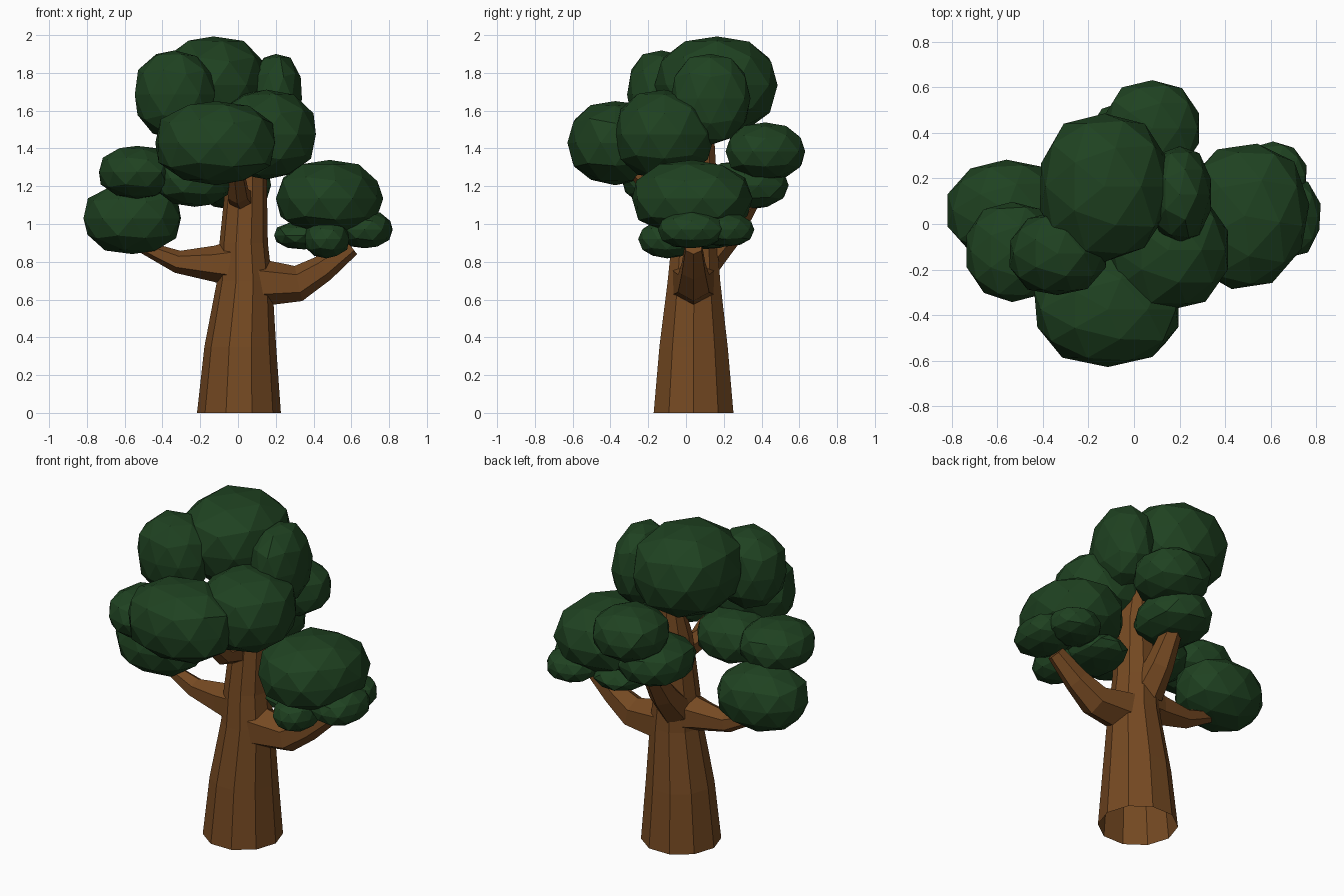
import bpy, bmesh, math, random
from mathutils import Vector, Matrix

if "Cube" in bpy.data.objects:
    bpy.data.objects.remove(bpy.data.objects["Cube"])

random.seed(4)


def material(name, rgb):
    m = bpy.data.materials.new(name)
    m.diffuse_color = (*rgb, 1)
    m.use_nodes = True
    m.node_tree.nodes["Principled BSDF"].inputs["Base Color"].default_value = m.diffuse_color
    return m


BARK = material("bark_brown", (0.178, 0.067, 0.016))
LEAF = material("leaf_green", (0.0135, 0.054, 0.015))


def finish(bm, name, mat):
    me = bpy.data.meshes.new(name)
    bmesh.ops.recalc_face_normals(bm, faces=bm.faces)
    bm.to_mesh(me)
    bm.free()
    me.materials.append(mat)
    bpy.context.collection.objects.link(bpy.data.objects.new(name, me))


def limb(name, path, sides, level=False):
    """Tapered tube through (x, y, z, radius) points, closed at the tip."""
    bm = bmesh.new()
    pts = [Vector(p[:3]) for p in path]
    rings = []
    for i, p in enumerate(pts):
        t = (pts[min(i + 1, len(pts) - 1)] - pts[max(i - 1, 0)]).normalized()
        if level:
            u, v, phase = Vector((1, 0, 0)), Vector((0, 1, 0)), 0
        else:
            u, phase = t.cross(Vector((0, 0, 1))).normalized(), 0.5
            v = u.cross(t)
        ring = []
        for k in range(sides):
            a = 2 * math.pi * (k + phase) / sides
            ring.append(bm.verts.new(p + path[i][3] * (u * math.cos(a) + v * math.sin(a))))
        rings.append(ring)
    for a, b in zip(rings, rings[1:]):
        for k in range(sides):
            n = (k + 1) % sides
            bm.faces.new((a[k], a[n], b[n], b[k]))
    bm.faces.new(rings[-1])
    finish(bm, name, BARK)


def clump(name, centre, radii, turn=0):
    """Faceted leaf ball, a little fuller than an ellipsoid and slightly uneven."""
    bm = bmesh.new()
    bmesh.ops.create_icosphere(bm, subdivisions=2, radius=1.0)
    for v in bm.verts:
        v.co /= sum(abs(c) ** 2.3 for c in v.co) ** (1 / 2.3)
        v.co *= random.uniform(0.98, 1.025)
    bm.transform(Matrix.Translation(centre) @ Matrix.Rotation(math.radians(turn), 4, 'Z')
                 @ Matrix.Diagonal((*radii, 1)))
    finish(bm, name, LEAF)


# Trunk, open underneath
limb("trunk", [(0.005, 0.04, 0, 0.222), (0.012, 0.04, 0.35, 0.19), (0.035, 0.042, 0.7, 0.146),
               (0.03, 0.045, 0.9, 0.128), (0.045, 0.06, 1.25, 0.107),
               (0.05, 0.09, 1.5, 0.06)], 10, level=True)

# Branches
limb("left_branch", [(-0.04, 0.04, 0.79, 0.12), (-0.13, 0.04, 0.79, 0.095),
                     (-0.32, 0.05, 0.80, 0.06), (-0.53, 0.05, 0.89, 0.03)], 6)
limb("right_branch", [(0.1, 0.04, 0.69, 0.128), (0.32, 0.04, 0.685, 0.095),
                      (0.45, 0.04, 0.765, 0.072), (0.6, 0.04, 0.88, 0.05)], 6)
limb("back_branch", [(0.0, 0.1, 0.82, 0.1), (0.0, 0.22, 0.95, 0.08),
                     (0.0, 0.36, 1.16, 0.05)], 6)
limb("front_branch", [(0.02, 0.02, 1.13, 0.07), (0.0, -0.14, 1.16, 0.06),
                      (-0.02, -0.3, 1.32, 0.045)], 6)

# Leaf clumps: name, centre, radii, turn about z
for c in [
    ("crown_top", (-0.13, 0.165, 1.735), (0.29, 0.325, 0.26), 0),
    ("crown_front_left", (-0.335, -0.13, 1.685), (0.215, 0.185, 0.235), 0),
    ("crown_front", (-0.115, -0.375, 1.43), (0.325, 0.25, 0.225), 0),
    ("crown_right", (0.15, -0.115, 1.475), (0.265, 0.265, 0.235), 0),
    ("crown_small_right", (0.2, 0.13, 1.665), (0.14, 0.21, 0.24), 0),
    ("back_upper", (0.08, 0.42, 1.385), (0.215, 0.21, 0.15), 0),
    ("back_lower", (-0.02, 0.31, 1.205), (0.2, 0.235, 0.13), 0),
    ("right_main", (0.485, 0.035, 1.135), (0.28, 0.32, 0.2), -10),
    ("right_outer", (0.67, 0.03, 0.97), (0.15, 0.18, 0.1), 0),
    ("right_front", (0.47, -0.1, 0.92), (0.12, 0.15, 0.1), 0),
    ("right_inner", (0.35, 0.08, 0.94), (0.16, 0.2, 0.075), 0),
    ("right_back", (0.61, 0.21, 0.97), (0.15, 0.15, 0.09), 0),
    ("left_lower", (-0.56, 0.06, 1.03), (0.26, 0.22, 0.19), 0),
    ("left_upper", (-0.535, -0.12, 1.275), (0.205, 0.22, 0.14), 0),
    ("left_inner", (-0.23, -0.14, 1.24), (0.21, 0.2, 0.15), 0),
]:
    clump("leaves_" + c[0], *c[1:])
